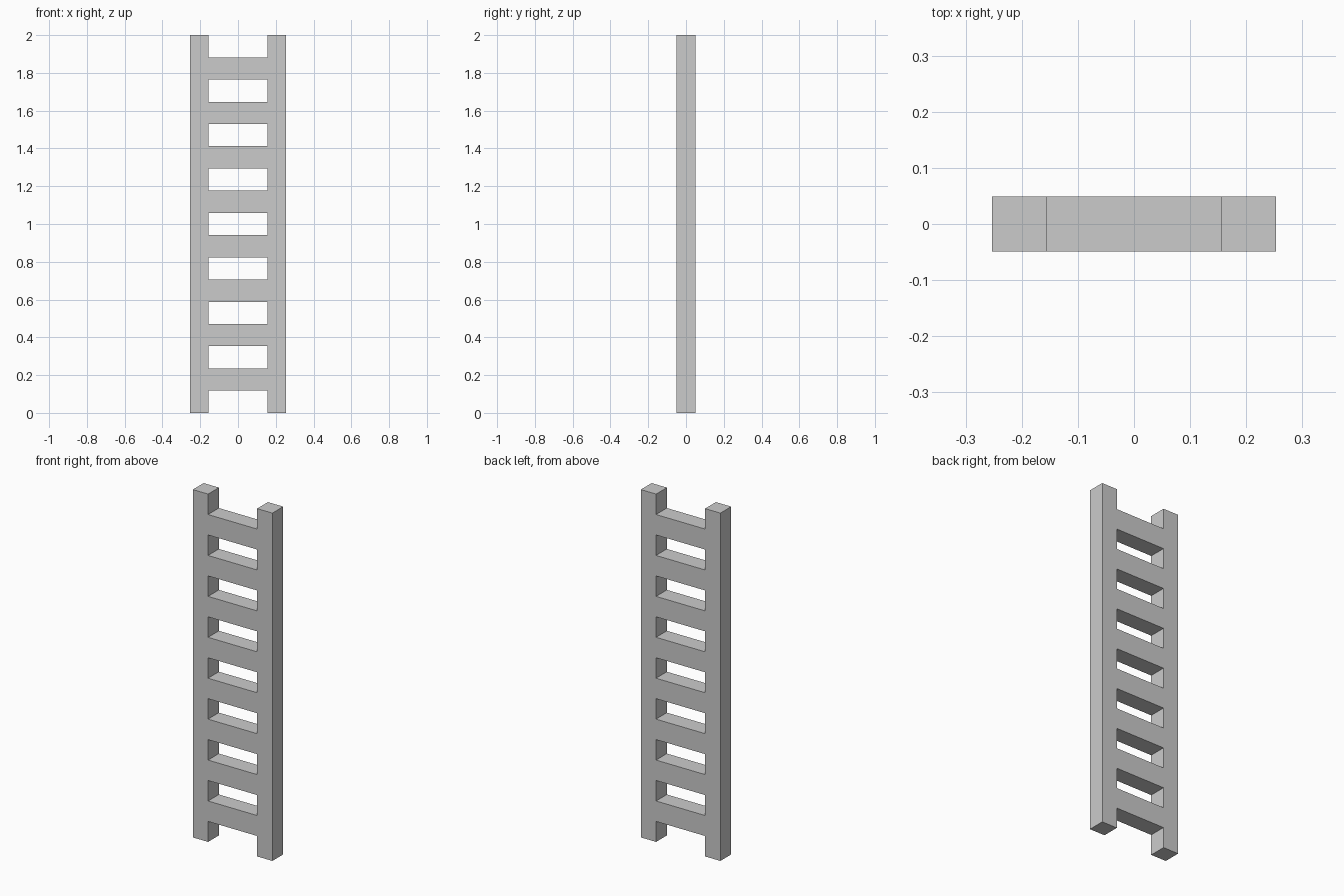
import bpy, bmesh

if "Cube" in bpy.data.objects:
    bpy.data.objects.remove(bpy.data.objects["Cube"])

OUTER, INNER, HALF_DEPTH = 0.253, 0.156, 0.049
STEPS = 17                      # equal rung / gap divisions over the height
STEP = 2.0 / STEPS

bm = bmesh.new()

# Front silhouette: two rails, with a rung in every odd division
xs = [-OUTER, -INNER, INNER, OUTER]
grid = [[bm.verts.new((x, -HALF_DEPTH, k * STEP)) for x in xs]
        for k in range(STEPS + 1)]
for k in range(STEPS):
    for c in range(3):
        if c != 1 or k % 2 == 1:
            bm.faces.new((grid[k][c], grid[k][c + 1],
                          grid[k + 1][c + 1], grid[k + 1][c]))

# Extrude to full depth, keeping the front faces to close the solid
ret = bmesh.ops.extrude_face_region(bm, geom=bm.faces[:], use_keep_orig=True)
for v in ret["geom"]:
    if isinstance(v, bmesh.types.BMVert):
        v.co.y = HALF_DEPTH
bmesh.ops.recalc_face_normals(bm, faces=bm.faces[:])

mesh = bpy.data.meshes.new("ladder")
bm.to_mesh(mesh)
bm.free()
bpy.context.collection.objects.link(bpy.data.objects.new("ladder", mesh))
